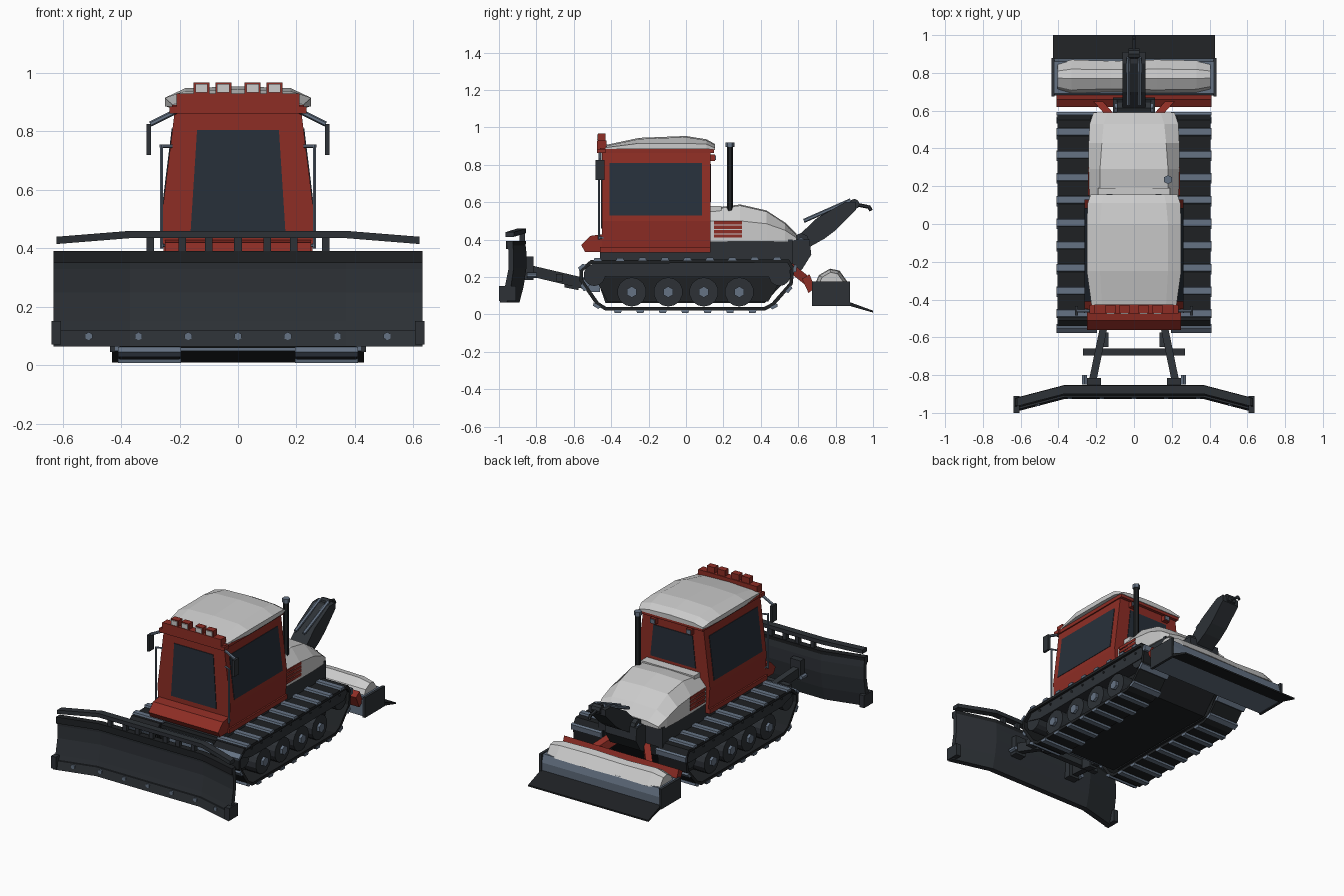
import bpy, bmesh, math
from mathutils import Vector, Matrix

if "Cube" in bpy.data.objects:
    bpy.data.objects.remove(bpy.data.objects["Cube"])


def mat(name, r, g, b):
    m = bpy.data.materials.new(name)
    m.diffuse_color = (r, g, b, 1)
    m.use_nodes = True
    m.node_tree.nodes["Principled BSDF"].inputs["Base Color"].default_value = m.diffuse_color
    return m


RED = mat("red_paint", .27, .026, .018)
DARK = mat("dark_metal", .026, .031, .037)
BLACK = mat("black_rubber", .013, .015, .017)
STEEL = mat("steel", .13, .17, .23)
WHITE = mat("white_panel", .6, .6, .58)
GLASS = mat("glass", .02, .029, .042)


def finish(name, bm, m):
    bmesh.ops.recalc_face_normals(bm, faces=bm.faces)
    me = bpy.data.meshes.new(name)
    bm.to_mesh(me)
    bm.free()
    me.materials.append(m)
    ob = bpy.data.objects.new(name, me)
    bpy.context.collection.objects.link(ob)
    return ob


def loft(name, rings, m):
    """Skin a list of equal-length rings and cap both ends."""
    bm = bmesh.new()
    vs = [[bm.verts.new(p) for p in r] for r in rings]
    n = len(vs[0])
    for a, b in zip(vs, vs[1:]):
        for i in range(n):
            j = (i + 1) % n
            bm.faces.new((a[i], a[j], b[j], b[i]))
    bm.faces.new(vs[0])
    bm.faces.new(vs[-1])
    return finish(name, bm, m)


def prism(name, yz, x0, x1, m):
    return loft(name, [[(x, y, z) for y, z in yz] for x in (x0, x1)], m)


def box(name, x0, x1, y0, y1, z0, z1, m):
    return prism(name, [(y0, z0), (y1, z0), (y1, z1), (y0, z1)], x0, x1, m)


def rod(name, a, b, r, m, n=6):
    a, b = Vector(a), Vector(b)
    bm = bmesh.new()
    mx = Matrix.Translation((a + b) / 2) @ (b - a).to_track_quat('Z', 'Y').to_matrix().to_4x4()
    bmesh.ops.create_cone(bm, cap_ends=True, segments=n, radius1=r, radius2=r,
                          depth=(b - a).length, matrix=mx)
    return finish(name, bm, m)


def arch(y, hw, zb, zs, tw, zt):
    return [(-hw, y, zb), (-hw, y, zs), (-tw, y, zt), (0, y, zt + .006),
            (tw, y, zt), (hw, y, zs), (hw, y, zb)]


# chassis and belly
box("chassis", -.23, .23, -.46, .57, .27, .40, DARK)
prism("belly", [(-.5, .26), (-.43, .06), (.42, .06), (.55, .2), (.55, .28), (-.5, .28)], -.2, .2, BLACK)
box("belly_front_plate", -.17, .17, -.52, -.46, .12, .26, STEEL)
prism("rear_mount", [(.55, .2), (.62, .24), (.67, .32), (.66, .40), (.55, .40)], -.11, .11, DARK)

# tracks, one per side
path = [(-.51, .29), (-.57, .24), (-.57, .18), (-.48, .05), (-.43, .02), (.42, .02),
        (.47, .045), (.57, .16), (.58, .25), (.55, .295)]
for s, side in ((-1, "left"), (1, "right")):
    bm = bmesh.new()
    a = [bm.verts.new((s * .20, y, z)) for y, z in path]
    b = [bm.verts.new((s * .405, y, z)) for y, z in path]
    for i in range(len(path)):
        j = (i + 1) % len(path)
        bm.faces.new((a[i], a[j], b[j], b[i]))
    belt = finish(side + "_track_belt", bm, BLACK)
    sol = belt.modifiers.new("thickness", 'SOLIDIFY')
    sol.thickness, sol.offset = .02, -1
    # grousers spaced along the belt path
    d = .06
    for i in range(len(path)):
        p, q = Vector(path[i]), Vector(path[(i + 1) % len(path)])
        t = (q - p).normalized()
        n = Vector((t.y, -t.x))
        if n.dot((p + q) / 2 - Vector((0, .16))) < 0:
            n = -n
        while d < (q - p).length:
            c = p + t * d
            prism(side + "_grouser", [c - t * .022 - n * .004, c + t * .022 - n * .004,
                                      c + t * .017 + n * .012, c - t * .017 + n * .012],
                  s * .195, s * .41, STEEL)
            d += .12
        d -= (q - p).length
    # side guard, inner web, road wheels, idler and sprocket
    prism(side + "_track_guard", [(-.5, .275), (.55, .28), (.56, .24), (.53, .2), (-.42, .2), (-.53, .23)],
          s * .22, s * .39, DARK)
    prism(side + "_track_web", [(-.5, .22), (.53, .22), (.44, .07), (-.42, .07)], s * .22, s * .3, BLACK)
    for y, z, r in ((-.29, .12, .078), (-.095, .12, .078), (.095, .12, .078), (.285, .12, .078),
                    (-.49, .21, .058), (.5, .21, .058)):
        rod(side + "_road_wheel", (s * .24, y, z), (s * .385, y, z), r, DARK, 14)
        if r > .07:
            rod(side + "_wheel_hub", (s * .38, y, z), (s * .402, y, z), .03, STEEL)
    for k in range(10):
        y = -.42 + k * .1
        rod(side + "_guard_bolt", (s * .385, y, .255), (s * .396, y, .255), .008, DARK)

# cab body, nose and windows
loft("cab", [[(-h, -.45, z), (h, -.45, z), (h, .13, z), (-h, .13, z)]
             for z, h in ((.33, .25), (.5, .262), (.88, .215))], RED)
prism("cab_nose", [(-.56, .37), (-.54, .335), (-.44, .335), (-.44, .43), (-.51, .42)], -.25, .25, RED)
box("cab_sill", -.262, .262, -.46, .13, .33, .36, RED)


def hx(z):
    return .262 - .047 * (z - .5) / .38


for s in (-1, 1):
    loft("side_window", [[(s * (hx(z) + o), y, z) for y, z in ((-.41, .53), (.085, .53), (.085, .81), (-.41, .81))]
                         for o in (-.01, .003)], GLASS)
for nm, y, zb in (("front_window", -.45, .46), ("rear_window", .13, .6)):
    loft(nm, [[(-.162, yy, zb), (.162, yy, zb), (.14, yy, .805), (-.14, yy, .805)]
              for yy in (y - .004, y + .004)], GLASS)

# roof, visor and light bar
box("roof_rim", -.225, .225, -.46, .15, .862, .89, RED)
loft("roof", [arch(-.43, .225, .885, .892, .17, .9), arch(-.25, .25, .885, .915, .18, .938),
              arch(0, .25, .885, .915, .18, .948), arch(.11, .245, .885, .91, .17, .93),
              arch(.155, .23, .88, .89, .16, .905)], WHITE)
box("front_visor", -.235, .235, -.475, -.43, .862, .885, RED)
box("light_bar", -.21, .21, -.475, -.425, .885, .93, RED)
for x in (-.125, -.05, .05, .125):
    box("roof_light", x - .027, x + .027, -.47, -.43, .925, .968, RED)
    box("light_lens", x - .021, x + .021, -.476, -.468, .933, .962, WHITE)
for s in (-1, 1):
    box("rear_work_light", s * .11, s * .15, .13, .155, .82, .855, RED)
    box("rear_light_lens", s * .115, s * .145, .154, .16, .825, .85, STEEL)
    # mirrors and grab rails
    rod("mirror_arm", (s * .2, -.46, .875), (s * .3, -.46, .825), .009, STEEL)
    box("mirror", s * .297, s * .313, -.485, -.435, .72, .825, DARK)
    rod("grab_rail", (s * .262, -.465, .40), (s * .262, -.465, .755), .006, STEEL)
    rod("grab_rail_top", (s * .225, -.45, .75), (s * .267, -.465, .75), .006, STEEL)
    rod("grab_rail_foot", (s * .25, -.44, .41), (s * .262, -.465, .41), .006, STEEL)

# engine hood, louvres and exhaust
loft("hood", [arch(.12, .235, .39, .5, .18, .56), arch(.29, .24, .39, .5, .18, .582),
              arch(.43, .24, .39, .485, .17, .55), arch(.53, .235, .39, .45, .16, .485),
              arch(.59, .215, .395, .41, .14, .425)], WHITE)
box("hood_ridge", -.19, .19, .13, .19, .55, .58, WHITE)
for s in (-1, 1):
    for k in range(4):
        z = .41 + k * .024
        box("hood_louvre", s * .225, s * .243, .15, .3, z, z + .018, RED)
rod("exhaust", (.18, .235, .5), (.18, .235, .9), .017, BLACK)
rod("exhaust_cap", (.18, .235, .895), (.18, .235, .92), .024, STEEL)

# front blade: swept wings with a concave face
prof = [(-.888, .39), (-.88, .33), (-.88, .25), (-.9, .15), (-.92, .065),
        (-.89, .065), (-.868, .15), (-.853, .25), (-.853, .33), (-.86, .39)]
stations = ((-.63, -.068), (-.37, 0), (.37, 0), (.63, -.068))
loft("blade", [[(x, y + o, z) for y, z in prof] for x, o in stations], DARK)
loft("blade_top_lip", [[(x, y + o, z) for y, z in ((-.895, .35), (-.86, .35), (-.855, .392), (-.895, .392))]
                       for x, o in stations], BLACK)
loft("cutting_edge", [[(x, y + o, z) for y, z in ((-.927, .065), (-.9, .065), (-.89, .12), (-.917, .12))]
                      for x, o in stations], DARK)
loft("blade_rail", [[(x, y + o, z + dz) for y, z in ((-.9, .435), (-.855, .435), (-.855, .46), (-.9, .46))]
                    for (x, o), dz in zip(((-.62, -.065), (-.37, 0), (.37, 0), (.62, -.065)), (-.02, 0, 0, -.02))], DARK)
for x in (-.3, -.19, -.1, 0, .1, .19, .3):
    box("rail_post", x - .013, x + .013, -.89, -.862, .38, .44, DARK)
for k in range(-3, 4):
    x = k * .17
    y = -.917 - max(0, abs(x) - .37) * .26
    rod("blade_bolt", (x, y - .01, .1), (x, y + .03, .1), .014, STEEL)
for s in (-1, 1):
    box("blade_end_shoe", s * .605, s * .638, -1, -.91, .072, .152, DARK)
    # push arms and pivots
    loft("push_arm", [[(s * (cx + dx), y, z + dz) for dx, dz in ((-.02, -.03), (.02, -.03), (.02, .03), (-.02, .03))]
                      for cx, y, z in ((.155, -.52, .16), (.225, -.86, .24))], DARK)
    box("blade_bracket", s * .175, s * .25, -.875, -.815, .185, .31, DARK)
    prism("arm_pivot", [(-.65, .145), (-.575, .13), (-.575, .19), (-.65, .21)], s * .135, s * .185, DARK)
    rod("blade_cylinder", (s * .262, -.85, .21), (s * .262, -.80, .21), .014, STEEL)
    rod("pivot_pin", (s * .12, -.53, .17), (s * .21, -.53, .17), .025, STEEL)
box("push_cross_bar", -.27, .27, -.695, -.66, .175, .215, DARK)

# rear winch arm
prism("winch_arm", [(.6, .42), (.70, .515), (.85, .6), (.91, .6), (.91, .56), (.8, .45), (.74, .405), (.66, .36), (.6, .36)],
      -.06, .06, DARK)
rod("winch_pivot", (-.09, .615, .39), (.09, .615, .39), .045, DARK, 8)
rod("winch_pin", (-.1, .615, .39), (.1, .615, .39), .022, STEEL)
for s in (-1, 1):
    rod("winch_cylinder", (s * .03, .63, .50), (s * .03, .88, .61), .011, STEEL)
rod("winch_roller", (-.03, .9, .59), (.03, .9, .59), .028, DARK, 8)
rod("winch_hook", (0, .9, .59), (0, .975, .575), .01, DARK)
rod("winch_hook_tip", (0, .975, .58), (0, .99, .555), .01, DARK)

# rear tiller
prism("tiller_beam", [(.62, .19), (.66, .215), (.69, .14), (.655, .115)], -.41, .41, RED)
for s in (-1, 1):
    loft("tiller_link", [[(s * (cx + dx), y, z + dz) for dx, dz in ((-.025, -.03), (.025, -.03), (.025, .03), (-.025, .03))]
                         for cx, y, z in ((.11, .56, .25), (.2, .66, .17))], RED)
    box("tiller_end_plate", s * .42, s * .437, .675, .878, .045, .175, DARK)
prism("tiller_housing", [(.68, .05), (.87, .05), (.875, .12), (.86, .17), (.69, .17), (.68, .15)], -.425, .425, STEEL)
lid = [(.69, .165), (.71, .21), (.77, .245), (.82, .235), (.87, .165)]
loft("tiller_lid", [[(x, .78 + (y - .78) * k, .165 + (z - .165) * k) for y, z in lid]
                    for x, k in ((-.405, .75), (-.33, 1), (-.12, .92), (.12, 1), (.33, .95), (.405, .75))], WHITE)
prism("tiller_flap", [(.86, .05), (1, .01), (1, .02), (.87, .068)], -.43, .43, BLACK)
